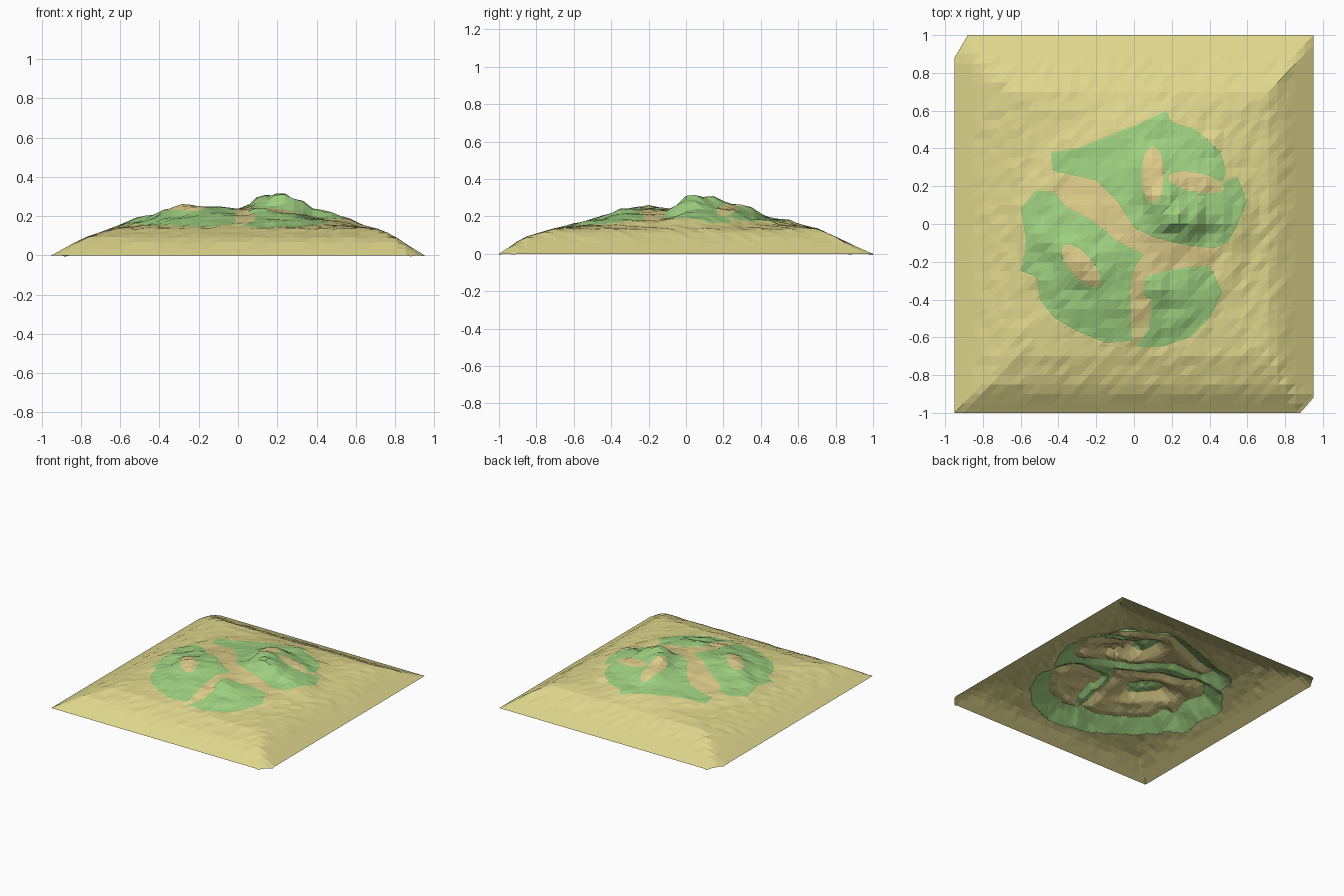
import bpy, bmesh, math, random
from mathutils import Vector

if "Cube" in bpy.data.objects:
    bpy.data.objects.remove(bpy.data.objects["Cube"])

random.seed(4)
HX, HY, N = 0.95, 1.0, 40

# slope profiles: (distance from the side, height)
LEFT = [(0, 0), (.1, .055), (.2, .1), (.33, .138), (.5, .15)]
RIGHT = [(0, 0), (.13, .08), (.22, .13), (.4, .15)]
FRONT = [(0, 0), (.13, .085), (.3, .135), (.5, .152)]
BACK = [(0, 0), (.15, .065), (.3, .135), (.42, .152)]
CORNER = [(0, 0), (.3, .19)]

# spot heights on the hills and along the paths
HILL_NORTH = [(.22, .03, .328), (.14, .13, .314), (.1, .28, .265), (.3, .02, .287), (.45, .03, .23),
              (.33, .22, .24), (.55, .04, .19), (.4, .4, .185), (.15, .5, .185), (-.1, .4, .19),
              (-.35, .33, .175), (-.1, .22, .21), (0, .1, .23), (.4, -.08, .185), (.2, -.1, .235)]
HILL_SOUTH = [(-.27, -.2, .264), (-.33, -.13, .24), (-.2, -.27, .25), (-.12, -.15, .25), (-.4, 0, .205),
              (-.5, .05, .175), (-.5, -.2, .17), (-.2, -.05, .24), (-.1, -.4, .215), (-.3, -.4, .19),
              (-.45, -.08, .21), (-.1, -.55, .17), (.1, -.33, .25), (.25, -.33, .215), (.4, -.35, .18),
              (.2, -.5, .18)]
PATHS = [(-.15, 0, .225), (-.4, .2, .18), (.03, -.18, .24), (.25, -.2, .21), (.45, -.2, .175),
         (.03, -.4, .2), (.02, -.6, .165)]

# outlines where the grass layer comes through the sand
GREEN_NORTH = [(-.43, .28), (-.44, .38), (-.3, .4), (-.05, .5), (.05, .54), (.17, .6), (.2, .54), (.33, .5),
               (.46, .38), (.49, .28), (.47, .22), (.55, .25), (.6, .12), (.55, 0), (.5, -.1), (.42, -.13),
               (.25, -.11), (.1, -.07), (0, -.02), (-.09, .12), (-.2, .23)]
GREEN_WEST = [(-.6, .08), (-.52, .18), (-.42, .17), (-.37, .1), (-.22, .02), (-.1, -.08), (.05, -.16),
              (0, -.24), (-.02, -.35), (-.01, -.62), (-.15, -.63), (-.3, -.57), (-.42, -.5), (-.5, -.4),
              (-.52, -.28), (-.6, -.25), (-.57, -.1)]
GREEN_SOUTH = [(.06, -.28), (.2, -.24), (.4, -.22), (.47, -.36), (.4, -.5), (.3, -.6), (.15, -.65),
               (.01, -.65), (.08, -.55), (.09, -.4), (.05, -.38)]
# bare patches: centre x, y, half sizes, angle
BARE = [(.1, .26, .06, .15, 0), (.33, .22, .15, .05, -.2), (-.28, -.22, .14, .06, -.85)]


def lerp(profile, d):
    for (a, za), (b, zb) in zip(profile, profile[1:]):
        if d <= b:
            return za + (zb - za) * (d - a) / (b - a)
    return profile[-1][1]


def base(x, y):
    return min(lerp(LEFT, x + HX), lerp(RIGHT, HX - x), lerp(FRONT, y + HY), lerp(BACK, HY - y),
               lerp(CORNER, .864 * (x + .95) - .504 * (y - .88)),
               lerp(CORNER, -.753 * (x - .95) + .659 * (y + .92)))


RING = [(.68 * math.cos(t * math.pi / 14), .02 + .68 * math.sin(t * math.pi / 14), 0) for t in range(28)]
SPOTS = [(x, y, z - base(x, y)) for x, y, z in HILL_NORTH + HILL_SOUTH + PATHS] + RING


def height(x, y):
    b = base(x, y)
    if math.hypot(x, y) < .7:
        ws = [(1 / (math.hypot(x - a, y - c) ** 3 + 5e-5), e) for a, c, e in SPOTS]
        b += sum(w * e for w, e in ws) / sum(w for w, e in ws)
    if b > .06:
        b += random.uniform(-.0035, .0035)
    return b


def outline_distance(poly, x, y):
    """Distance to an outline, positive inside."""
    hit, best = False, 9
    for (x1, y1), (x2, y2) in zip(poly, poly[1:] + poly[:1]):
        dx, dy = x2 - x1, y2 - y1
        if (y1 > y) != (y2 > y) and x < x1 + dx * (y - y1) / dy:
            hit = not hit
        t = max(0, min(1, ((x - x1) * dx + (y - y1) * dy) / (dx * dx + dy * dy)))
        best = min(best, math.hypot(x - x1 - t * dx, y - y1 - t * dy))
    return best if hit else -best


def grass_distance(x, y):
    s = max(outline_distance(p, x, y) for p in (GREEN_NORTH, GREEN_WEST, GREEN_SOUTH))
    for cx, cy, a, b, t in BARE:
        u = (x - cx) * math.cos(t) + (y - cy) * math.sin(t)
        v = (y - cy) * math.cos(t) - (x - cx) * math.sin(t)
        s = min(s, (math.hypot(u / a, v / b) - 1) * min(a, b))
    return s


def finish(bm, name, mats):
    for f in bm.faces:
        f.smooth = False
    mesh = bpy.data.meshes.new(name)
    bm.to_mesh(mesh)
    bm.free()
    for m in mats:
        mesh.materials.append(m)
    bpy.context.collection.objects.link(bpy.data.objects.new(name, mesh))


def material(name, col):
    m = bpy.data.materials.new(name)
    m.diffuse_color = (*col, 1)
    m.use_nodes = True
    m.node_tree.nodes["Principled BSDF"].inputs["Base Color"].default_value = m.diffuse_color
    return m


# coarse faceted surface shared by both layers
bm = bmesh.new()
rows = []
for j in range(N + 1):
    y = -HY + 2 * HY * j / N
    xs = [-HX + 2 * HX * i / N for i in range(N + 1)]
    rows.append([bm.verts.new((x, y, height(x, y))) for x in xs])
for j in range(N):
    for i in range(N):
        a, b, c, d = rows[j][i], rows[j][i + 1], rows[j + 1][i + 1], rows[j + 1][i]
        bm.faces.new((a, b, c))
        bm.faces.new((a, c, d))

# clipped back left and front right corners
for p, n in (((-.95, .88, 0), (-.864, .504, 0)), ((.95, -.92, 0), (.753, -.659, 0))):
    bmesh.ops.bisect_plane(bm, geom=bm.verts[:] + bm.edges[:] + bm.faces[:],
                           plane_co=p, plane_no=Vector(n), clear_outer=True)

# finer cuts in the middle for clean borders
mid = [e for e in bm.edges if all(math.hypot(v.co.x, v.co.y) < .85 for v in e.verts)]
bmesh.ops.subdivide_edges(bm, edges=mid, cuts=3, use_grid_fill=True)
bmesh.ops.triangulate(bm, faces=[f for f in bm.faces if len(f.verts) > 3])
bm.verts.index_update()
dist = [grass_distance(v.co.x, v.co.y) if math.hypot(v.co.x, v.co.y) < .9 else -1 for v in bm.verts]
grass = bm.copy()

# sand sheet: dips just below the grass hills
for v in bm.verts:
    v.co.z -= max(0, min(.025, .4 * dist[v.index]))
for f in bm.faces:
    c = f.calc_center_median()
    f.material_index = 1 if math.hypot(c.x, c.y + .04) < .48 else 0
finish(bm, "sand_sheet", [material("sand", (.74, .675, .265)), material("dry_earth", (.72, .60, .25))])

# grass layer: dips below the paths and runs down under the sand at its rim
grass.verts.ensure_lookup_table()
outside = [f for f in grass.faces if math.hypot(f.calc_center_median().x, f.calc_center_median().y) > .5
           and min(dist[v.index] for v in f.verts) < -.14]
for v in grass.verts:
    cap = .025 if math.hypot(v.co.x, v.co.y) < .5 else .07
    v.co.z -= max(0, min(cap, -.5 * dist[v.index]))
bmesh.ops.delete(grass, geom=outside, context='FACES')
finish(grass, "grass_hills", [material("grass", (.345, .635, .22))])
